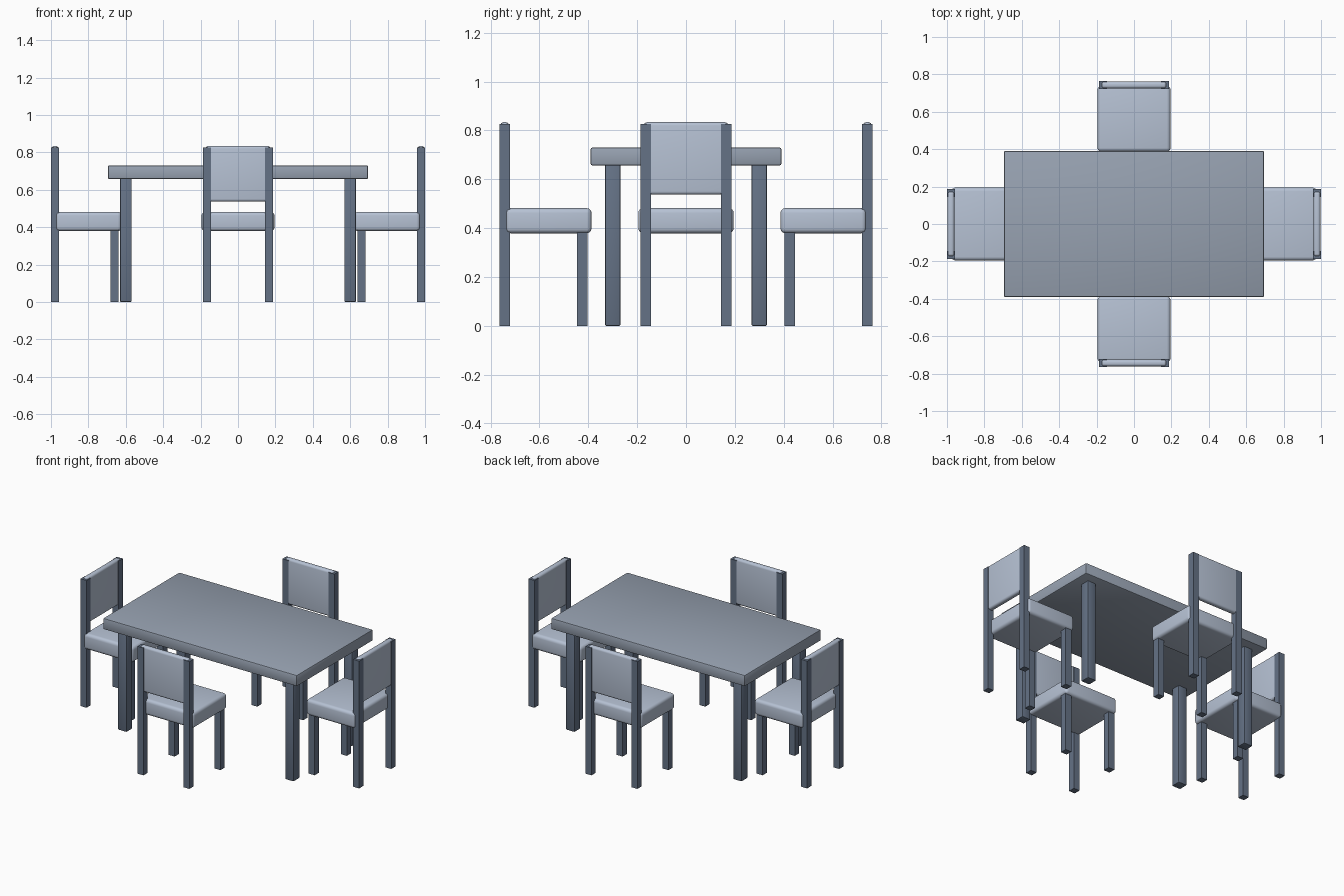
import bpy
import bmesh
from math import pi
from mathutils import Matrix, Vector

if "Cube" in bpy.data.objects:
    bpy.data.objects.remove(bpy.data.objects["Cube"])


def paint(name, colour):
    mat = bpy.data.materials.new(name)
    mat.diffuse_color = (*colour, 1)
    mat.use_nodes = True
    mat.node_tree.nodes["Principled BSDF"].inputs["Base Color"].default_value = mat.diffuse_color
    return mat


FRAME = paint("dark_slate", (0.13, 0.17, 0.24))
TOP = paint("mid_slate", (0.31, 0.36, 0.44))
PAD = paint("light_slate", (0.47, 0.54, 0.66))


def box(name, low, high, mat, bevel=0.0, segments=3, matrix=Matrix.Identity(4)):
    """Axis-aligned box between two corners, with rounded edges, placed by a matrix."""
    low, high = Vector(low), Vector(high)
    bm = bmesh.new()
    bmesh.ops.create_cube(bm, size=1)
    bmesh.ops.scale(bm, vec=high - low, verts=bm.verts)
    mesh = bpy.data.meshes.new(name)
    bm.to_mesh(mesh)
    bm.free()
    mesh.materials.append(mat)
    obj = bpy.data.objects.new(name, mesh)
    bpy.context.collection.objects.link(obj)
    obj.matrix_world = matrix @ Matrix.Translation((low + high) / 2)
    if bevel:
        mod = obj.modifiers.new("rounded_edges", 'BEVEL')
        mod.width = bevel
        mod.segments = segments
        bpy.ops.object.select_all(action='DESELECT')
        obj.select_set(True)
        bpy.context.view_layer.objects.active = obj
        bpy.ops.object.modifier_apply(modifier=mod.name)
        bpy.ops.object.shade_smooth_by_angle()
    return obj


def leg(name, x, y, half, top, bevel=0.0, matrix=Matrix.Identity(4)):
    return box(name, (x - half, y - half, 0), (x + half, y + half, top), FRAME, bevel, 2, matrix)


def chair(name, angle, distance):
    """Chair with its back towards local -y, turned around the table."""
    m = Matrix.Rotation(angle, 4, 'Z') @ Matrix.Translation((0, -distance, 0))
    box(name + "_seat", (-0.195, -0.176, 0.379), (0.195, 0.176, 0.482), PAD, 0.02, 4, m)
    box(name + "_backrest", (-0.173, -0.198, 0.537), (0.173, -0.162, 0.834), PAD, 0.014, 4, m)
    for side, x in (("left", -0.165), ("right", 0.165)):
        leg(f"{name}_{side}_back_post", x, -0.18, 0.0215, 0.826, matrix=m)
        leg(f"{name}_{side}_front_leg", x, 0.139, 0.0215, 0.385, matrix=m)


# Table
box("table_top", (-0.696, -0.391, 0.657), (0.696, 0.391, 0.73), TOP, 0.008, 2)
for end, x in (("left", -0.6), ("right", 0.6)):
    for row, y in (("front", -0.3), ("back", 0.3)):
        leg(f"table_{row}_{end}_leg", x, y, 0.031, 0.66, 0.005)

# Chairs on the four sides
chair("front_chair", 0, 0.563)
chair("right_chair", pi / 2, 0.7985)
chair("back_chair", pi, 0.563)
chair("left_chair", -pi / 2, 0.7985)
